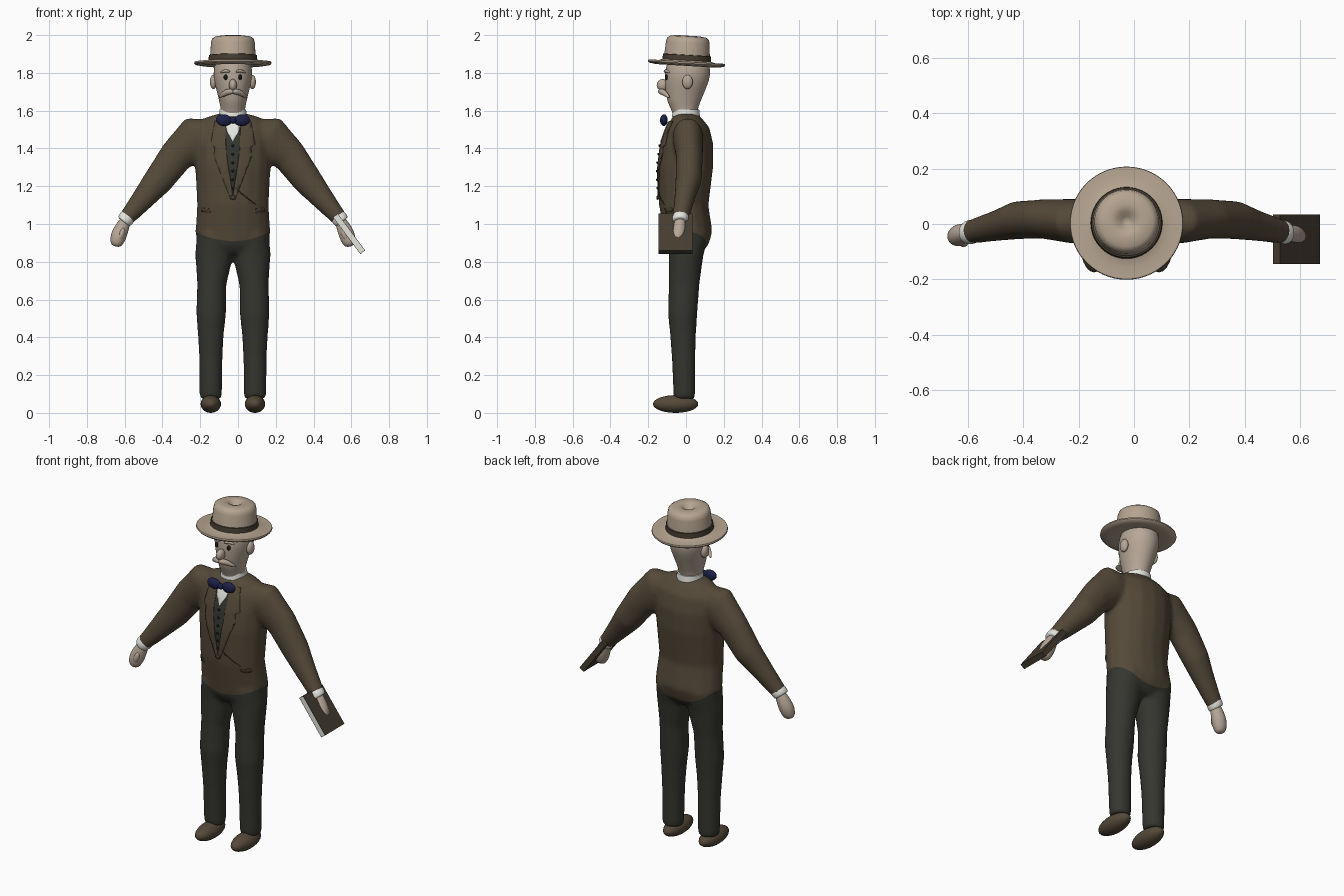
import bpy, bmesh, math
from mathutils import Vector, Matrix
from mathutils.bvhtree import BVHTree

if "Cube" in bpy.data.objects:
    bpy.data.objects.remove(bpy.data.objects["Cube"])

CX = -0.027  # the figure stands a little off centre because of the book
Y = Vector((0, 1, 0))
parts = []


def material(name, *rgb):
    m = bpy.data.materials.new(name)
    m.use_nodes = True
    m.diffuse_color = (*rgb, 1)
    m.node_tree.nodes["Principled BSDF"].inputs["Base Color"].default_value = (*rgb, 1)
    return m


JACKET = material("jacket brown", 0.09, 0.067, 0.041)
TROUSERS = material("trouser charcoal", 0.036, 0.037, 0.029)
SKIN = material("skin", 0.47, 0.385, 0.31)
HAT = material("hat tan", 0.46, 0.37, 0.28)
BAND = material("dark brown", 0.06, 0.046, 0.03)
NAVY = material("navy", 0.012, 0.015, 0.065)
WHITE = material("linen white", 0.78, 0.78, 0.74)
BLACK = material("black", 0.01, 0.01, 0.01)


def finish(name, bm, mat, angle=50):
    bmesh.ops.recalc_face_normals(bm, faces=bm.faces[:])
    me = bpy.data.meshes.new(name)
    bm.to_mesh(me)
    bm.free()
    me.materials.append(mat)
    me.shade_smooth()
    me.set_sharp_from_angle(angle=math.radians(angle))
    ob = bpy.data.objects.new(name, me)
    bpy.context.collection.objects.link(ob)
    parts.append(ob)
    return ob


def add_loft(bm, rings, side=1, n=16):
    """Closed tube through rings of (x, y, z, radius, radius along y)."""
    pts = [Vector((side * r[0], r[1], r[2])) for r in rings]
    loops = []
    for i, r in enumerate(rings):
        t = pts[min(i + 1, len(pts) - 1)] - pts[max(i - 1, 0)]
        t.y = 0
        u = Y.cross(t).normalized()
        ang = [2 * math.pi * k / n for k in range(n)]
        loops.append([bm.verts.new(pts[i] + 1.025 * (u * r[3] * math.cos(a) + Y * r[4] * math.sin(a)))
                      for a in ang])
    for a, b in zip(loops, loops[1:]):
        for k in range(n):
            bm.faces.new((a[k], a[(k + 1) % n], b[(k + 1) % n], b[k]))
    bm.faces.new(loops[0])
    bm.faces.new(loops[-1])


def loft(name, rings, mat, side=1):
    bm = bmesh.new()
    add_loft(bm, rings, side)
    ob = finish(name, bm, mat, 180)
    ob.modifiers.new("round", "SUBSURF").levels = 2
    ob.modifiers["round"].render_levels = 2
    return ob


def ellipsoid(name, centre, radii, mat, tilt=0):
    bm = bmesh.new()
    mx = Matrix.Translation(centre) @ Matrix.Rotation(tilt, 4, "Y") @ Matrix.Diagonal((*radii, 1))
    bmesh.ops.create_uvsphere(bm, u_segments=24, v_segments=14, radius=1, matrix=mx)
    return finish(name, bm, mat, 180)


def lathe(name, profile, mat, centre=(0, 0, 0), tilt=0):
    bm = bmesh.new()
    vs = [bm.verts.new((r, 0, z)) for r, z in profile]
    es = [bm.edges.new(p) for p in zip(vs, vs[1:])]
    bmesh.ops.spin(bm, geom=vs + es, cent=(0, 0, 0), axis=(0, 0, 1), angle=2 * math.pi, steps=56)
    bmesh.ops.remove_doubles(bm, verts=bm.verts[:], dist=1e-4)
    bm.transform(Matrix.Translation(centre) @ Matrix.Rotation(tilt, 4, "X"))
    return finish(name, bm, mat, 45)


# Suit: torso, arms and legs fused into one smooth skin
suit_bm = bmesh.new()
add_loft(suit_bm, [(0, 0, 0.84, 0.13, 0.075), (0, 0.005, 0.89, 0.185, 0.112), (0, 0.01, 0.96, 0.195, 0.127),
                   (0, -0.012, 1.1, 0.186, 0.128), (0, -0.003, 1.3, 0.196, 0.144),
                   (0, 0.005, 1.42, 0.198, 0.137), (0, 0.01, 1.51, 0.19, 0.112),
                   (0, 0.003, 1.565, 0.14, 0.075), (0, 0, 1.585, 0.07, 0.05)])
for s in (-1, 1):
    add_loft(suit_bm, [(0.08, 0.005, 1.485, 0.07, 0.07), (0.19, 0.01, 1.455, 0.12, 0.08),
                       (0.30, 0.018, 1.36, 0.09, 0.07), (0.395, 0.014, 1.23, 0.078, 0.068),
                       (0.47, -0.006, 1.14, 0.062, 0.055), (0.555, -0.026, 1.04, 0.044, 0.044),
                       (0.57, -0.028, 1.022, 0.042, 0.042)], s)
    add_loft(suit_bm, [(0.09, 0.01, 0.95, 0.1, 0.11), (0.1, 0, 0.83, 0.098, 0.09),
                       (0.112, -0.01, 0.68, 0.076, 0.08), (0.115, -0.018, 0.53, 0.078, 0.077),
                       (0.117, -0.016, 0.42, 0.068, 0.068), (0.117, -0.013, 0.3, 0.061, 0.062),
                       (0.117, -0.009, 0.1, 0.059, 0.057), (0.117, -0.009, 0.075, 0.056, 0.054)], s)
suit = finish("suit", suit_bm, JACKET, 180)
suit.data.materials.append(TROUSERS)
remesh = suit.modifiers.new("fuse", "REMESH")
remesh.mode, remesh.voxel_size = "VOXEL", 0.011
smooth = suit.modifiers.new("soften", "SMOOTH")
smooth.factor, smooth.iterations = 0.5, 12
fused = bpy.data.meshes.new_from_object(suit.evaluated_get(bpy.context.evaluated_depsgraph_get()))
suit.modifiers.clear()
suit_bm = bmesh.new()
suit_bm.from_mesh(fused)


def hem(v):
    u = min(1, abs(v.x) / 0.19)
    return 0.955 - (0.045 if v.y < 0 else 0.075) * (1 - u * u)


# Cut the curved jacket hem and colour below it
for v in suit_bm.verts:
    v.co.z -= hem(v.co)
bmesh.ops.bisect_plane(suit_bm, geom=suit_bm.verts[:] + suit_bm.edges[:] + suit_bm.faces[:],
                       plane_co=(0, 0, 0), plane_no=(0, 0, 1))
for f in suit_bm.faces:
    f.material_index = int(f.calc_center_median().z < 0)
for v in suit_bm.verts:
    v.co.z += hem(v.co)
surface = BVHTree.FromBMesh(suit_bm)
suit_bm.to_mesh(suit.data)
suit_bm.free()
suit.data.shade_smooth()


def front_y(x, z):
    return surface.ray_cast(Vector((x, -1, z)), Y)[0].y


def front_plate(name, outline, mat, lift):
    """Thin cloth plate laid over the chest."""
    bm = bmesh.new()
    bm.faces.new([bm.verts.new((x, 0, z)) for x, z in outline])
    for axis, start in (((1, 0, 0), -0.2), ((0, 0, 1), 1.0)):
        for i in range(30):
            bmesh.ops.bisect_plane(bm, geom=bm.verts[:] + bm.edges[:] + bm.faces[:],
                                   plane_co=Vector(axis) * (start + 0.02 * i), plane_no=axis)
    for v in bm.verts:
        v.co.y = front_y(v.co.x, v.co.z) - lift
    ob = finish(name, bm, mat)
    sol = ob.modifiers.new("cloth", "SOLIDIFY")
    sol.thickness, sol.offset = 0.005, 0
    return ob


# Waistcoat, shirt front, lapels and pockets
front_plate("waistcoat", [(-0.05, 1.5), (0.05, 1.5), (0.035, 1.38), (0, 1.15), (-0.035, 1.38)], TROUSERS, 0.002)
front_plate("shirt_front", [(-0.042, 1.545), (0.042, 1.545), (0.032, 1.49), (0, 1.435), (-0.032, 1.49)], WHITE, 0.005)
for s, word in ((-1, "right"), (1, "left")):
    lapel = [(0.04, 1.545), (0.095, 1.545), (0.118, 1.42), (0.095, 1.405), (0.1, 1.36), (0.012, 1.13),
             (0, 1.15), (0.036, 1.38)]
    front_plate(word + "_lapel", [(s * x, z) for x, z in lapel], JACKET, 0.004)
    front_plate(word + "_pocket", [(s * x, z) for x, z in
                                   ((0.12, 1.06), (0.165, 1.065), (0.165, 1.085), (0.12, 1.08))], JACKET, 0.003)
for i in range(6):
    z = 1.19 + 0.045 * i
    ellipsoid(f"waistcoat_button_{i + 1}", (0, front_y(0, z) - 0.006, z), (0.007, 0.006, 0.007), BLACK)
ellipsoid("jacket_button", (0, front_y(0, 1.14) - 0.007, 1.14), (0.012, 0.007, 0.012), BAND)
loft("watch_chain", [(x, front_y(x, z) - 0.005, z, 0.003, 0.003) for x, z in
                     ((0.005, 1.2), (0.04, 1.165), (0.08, 1.135), (0.125, 1.1))], BAND)

# Collar and bow tie
lathe("collar", [(0.06, 1.56), (0.074, 1.57), (0.07, 1.605), (0.062, 1.605)], WHITE)
for s, word in ((-1, "right"), (1, "left")):
    ellipsoid(word + "_bow", (s * 0.048, -0.117, 1.55), (0.042, 0.02, 0.031), NAVY, -s * 0.1)
ellipsoid("bow_knot", (0, -0.123, 1.548), (0.017, 0.016, 0.017), NAVY)

# Head and face
loft("head", [(0, -0.004, 1.54, 0.06, 0.058), (0, -0.007, 1.6, 0.062, 0.066), (0, -0.012, 1.64, 0.07, 0.085),
              (0, -0.005, 1.7, 0.084, 0.103), (0, 0.006, 1.765, 0.102, 0.119), (0, 0.01, 1.82, 0.103, 0.12),
              (0, 0.01, 1.88, 0.085, 0.1), (0, 0.01, 1.92, 0.05, 0.06)], SKIN)
ellipsoid("nose", (0, -0.123, 1.735), (0.021, 0.032, 0.032), SKIN)
for s, word in ((-1, "right"), (1, "left")):
    ellipsoid(word + "_ear", (s * 0.103, 0.008, 1.752), (0.019, 0.028, 0.038), SKIN)
    ellipsoid(word + "_eye", (s * 0.038, -0.102, 1.777), (0.011, 0.01, 0.014), BLACK)
    loft(word + "_eyebrow", [(0.014, -0.113, 1.805, 0.006, 0.008), (0.04, -0.106, 1.814, 0.009, 0.009),
                             (0.068, -0.088, 1.8, 0.005, 0.007)], SKIN, s)
    loft(word + "_moustache", [(-0.005, -0.133, 1.7, 0.012, 0.016), (0.02, -0.131, 1.703, 0.017, 0.018),
                               (0.048, -0.112, 1.69, 0.015, 0.016), (0.076, -0.088, 1.668, 0.004, 0.006)], SKIN, s)

# Hat with dimpled crown and ribbon
at = (0, 0.003, 1.85)
lathe("hat", [(0, 0.005), (0.1, -0.003), (0.16, -0.013), (0.198, -0.007), (0.205, 0.001), (0.203, 0.009),
              (0.195, 0.01), (0.16, 0.005), (0.126, 0.018), (0.12, 0.05), (0.116, 0.11), (0.11, 0.132),
              (0.095, 0.142), (0.06, 0.147), (0.035, 0.142), (0.018, 0.122), (0, 0.115)], HAT, at, -0.06)
lathe("hat_ribbon", [(0.122, 0.012), (0.13, 0.014), (0.127, 0.044), (0.118, 0.046)], BAND, at, -0.06)

# Hands, cuffs and shoes
for s, word in ((-1, "right"), (1, "left")):
    loft(word + "_cuff", [(0.545, -0.026, 1.052, 0.036, 0.038), (0.558, -0.028, 1.037, 0.044, 0.045),
                          (0.575, -0.031, 1.016, 0.042, 0.043), (0.58, -0.032, 1.01, 0.036, 0.036)], WHITE, s)
    loft(word + "_hand", [(0.56, -0.03, 1.035, 0.028, 0.028), (0.585, -0.034, 0.985, 0.036, 0.035),
                          (0.603, -0.04, 0.945, 0.043, 0.041), (0.615, -0.045, 0.905, 0.037, 0.035),
                          (0.622, -0.047, 0.88, 0.022, 0.02)], SKIN, s)
    ellipsoid(word + "_thumb", (s * 0.59, -0.066, 0.945), (0.016, 0.017, 0.036), SKIN, -s * 0.3)
    ellipsoid(word + "_shoe", (s * 0.117, -0.055, 0.047), (0.054, 0.12, 0.047), JACKET)

# Book held in the left hand, pages facing forward
bm = bmesh.new()
bmesh.ops.create_cube(bm, size=1, matrix=Matrix.Diagonal((0.032, 0.18, 0.243, 1)))
page = min(bm.faces, key=lambda f: f.calc_center_median().y)
bmesh.ops.inset_region(bm, faces=[page], thickness=0.003)
page.material_index = 1
bm.transform(Matrix.Translation((0.615, -0.055, 0.948)) @ Matrix.Rotation(-0.64, 4, "Y"))
finish("book", bm, BAND, 30).data.materials.append(WHITE)

for ob in parts:
    ob.location.x = CX
